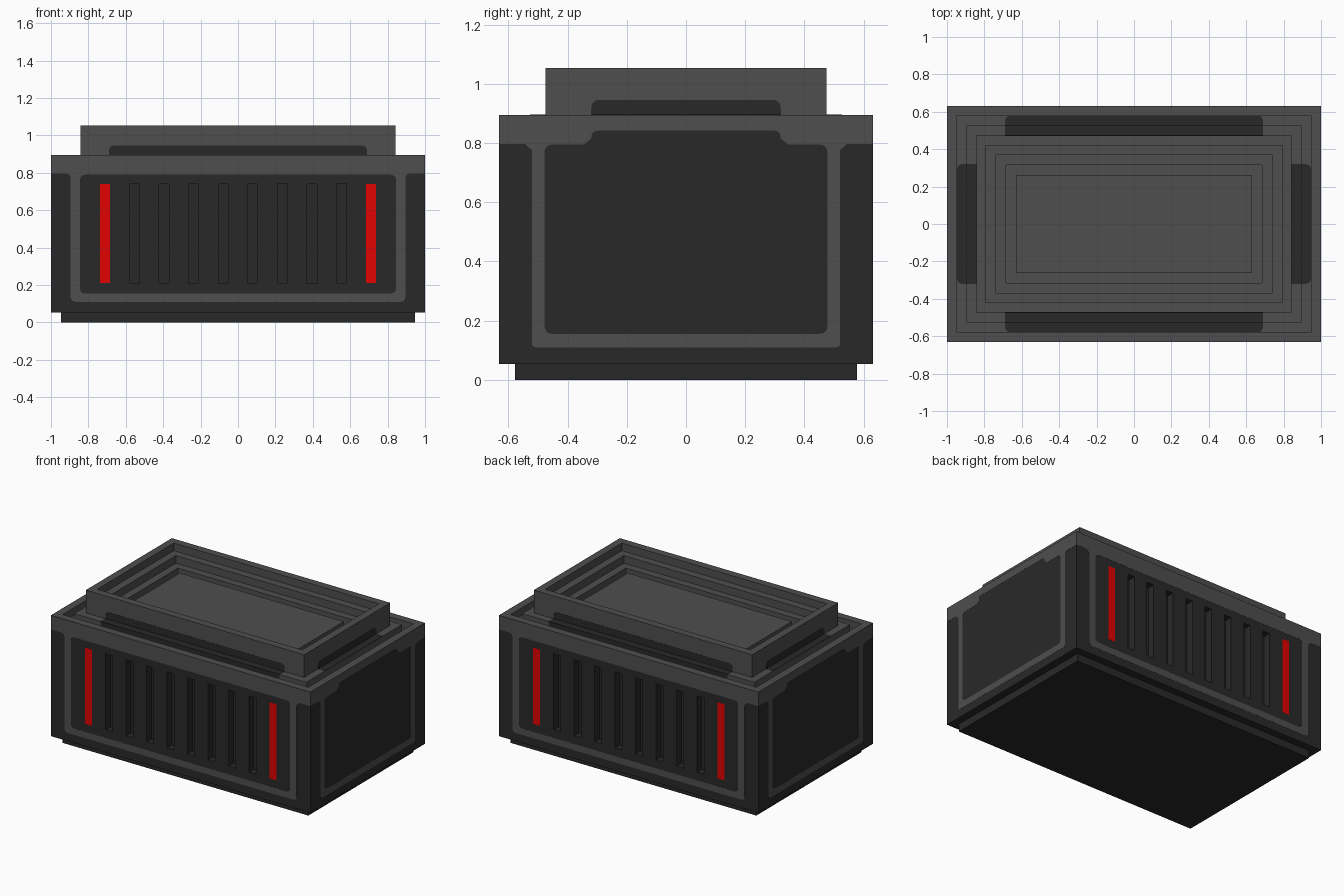
import bpy, bmesh, math
from mathutils import Matrix, Vector

if "Cube" in bpy.data.objects:
    bpy.data.objects.remove(bpy.data.objects["Cube"])


def material(name, rgb):
    m = bpy.data.materials.new(name)
    m.diffuse_color = (*rgb, 1)
    m.use_nodes = True
    m.node_tree.nodes["Principled BSDF"].inputs["Base Color"].default_value = m.diffuse_color
    return m


DARK = material("charcoal", (0.022, 0.022, 0.022))
LIGHT = material("mid grey", (0.077, 0.077, 0.077))
RED = material("signal red", (0.76, 0.001, 0.001))


def add_object(name, mesh, *mats):
    for m in mats:
        mesh.materials.append(m)
    ob = bpy.data.objects.new(name, mesh)
    bpy.context.collection.objects.link(ob)
    return ob


def rounded(points):
    """Round each (u, v, radius) corner with a short arc."""
    out = []
    n = len(points)
    for i, (u, v, r) in enumerate(points):
        p = Vector((u, v))
        if r == 0:
            out.append(p)
            continue
        a = p + (Vector(points[i - 1][:2]) - p).normalized() * r
        b = p + (Vector(points[(i + 1) % n][:2]) - p).normalized() * r
        for t in (0, 0.25, 0.5, 0.75, 1):
            out.append(a * (1 - t) ** 2 + p * 2 * t * (1 - t) + b * t * t)
    return out


def rect(u0, u1, v0, v1, r_low=0, r_high=0):
    return [(u0, v0, r_low), (u1, v0, r_low), (u1, v1, r_high), (u0, v1, r_high)]


def mirrored(half):
    """Complete a right-hand half outline across u = 0."""
    return half + [(-u, v, r) for u, v, r in reversed(half)]


def plate(name, loops, matrix, mat):
    """Thin filled plate; loops after the first are holes."""
    cu = bpy.data.curves.new(name, 'CURVE')
    cu.dimensions = '2D'
    cu.fill_mode = 'BOTH'
    cu.extrude = 0.0006
    for loop in loops:
        pts = rounded(loop)
        sp = cu.splines.new('POLY')
        sp.points.add(len(pts) - 1)
        for q, p in zip(sp.points, pts):
            q.co = (p.x, p.y, 0, 1)
        sp.use_cyclic_u = True
    tmp = bpy.data.objects.new(name + "_curve", cu)
    bpy.context.collection.objects.link(tmp)
    bpy.context.view_layer.update()
    dg = bpy.context.evaluated_depsgraph_get()
    me = bpy.data.meshes.new_from_object(tmp.evaluated_get(dg))
    bpy.data.objects.remove(tmp)
    me.materials.clear()
    me.transform(matrix)
    return add_object(name, me, mat)


def wall(turn, dist):
    """Upright plane facing outward, turned about z."""
    return (Matrix.Rotation(turn, 4, 'Z') @ Matrix.Translation((0, -dist - 0.0003, 0))
            @ Matrix.Rotation(math.pi / 2, 4, 'X'))


def flat(turn, z):
    return Matrix.Rotation(turn, 4, 'Z') @ Matrix.Translation((0, 0, z + 0.0003))


# Body: nested rectangles from the base up and into the stepped top
PROFILE = [
    (0.947, 0.578, 0), (0.947, 0.578, 0.053), (1, 0.631, 0.053), (1, 0.631, 0.895),
    (0.947, 0.578, 0.895), (0.947, 0.578, 0.842), (0.895, 0.526, 0.842),
    (0.895, 0.526, 0.895), (0.842, 0.474, 0.895), (0.842, 0.474, 1.053),
    (0.79, 0.421, 1.053), (0.79, 0.421, 1.0), (0.737, 0.368, 1.0),
    (0.737, 0.368, 0.947), (0.684, 0.316, 0.947), (0.684, 0.316, 0.895),
    (0.632, 0.263, 0.895), (0.632, 0.263, 0.947)]
bm = bmesh.new()
rings = [[bm.verts.new((sx * x, sy * y, z))
          for sx, sy in ((-1, -1), (1, -1), (1, 1), (-1, 1))] for x, y, z in PROFILE]
bm.faces.new(rings[0][::-1])
bm.faces.new(rings[-1])
for lo, hi in zip(rings, rings[1:]):
    for i in range(4):
        j = (i + 1) % 4
        bm.faces.new((lo[i], lo[j], hi[j], hi[i]))
bmesh.ops.recalc_face_normals(bm, faces=bm.faces)
for f in bm.faces:
    f.material_index = 1 if f.calc_center_median().z > 0.8 else 0
me = bpy.data.meshes.new("case_body")
bm.to_mesh(me)
bm.free()
body = add_object("case_body", me, DARK, LIGHT)

# Vent slots cut in the front and back
bm = bmesh.new()
for sy in (-1, 1):
    for i in range(8):
        x = (i - 3.5) * 0.158
        bmesh.ops.create_cube(bm, size=1, matrix=Matrix.Translation((x, sy * 0.631, 0.4755))
                              @ Matrix.Diagonal((0.053, 0.105, 0.53, 1)))
me = bpy.data.meshes.new("vent_cutter")
bm.to_mesh(me)
bm.free()
cutter = add_object("vent_cutter", me, DARK)
cutter.hide_render = True
cutter.display_type = 'WIRE'
cut = body.modifiers.new("vents", 'BOOLEAN')
cut.operation = 'DIFFERENCE'
cut.solver = 'EXACT'
cut.object = cutter

R = 0.03
for label, turn in (("front", 0), ("back", math.pi)):
    # Long side frame with dark corners left open
    outer = mirrored([(0.895, 0.11, R), (0.895, 0.797, R), (1, 0.797, 0), (1, 0.895, 0)])
    plate(label + "_frame", [outer, rect(-0.845, 0.845, 0.155, 0.79, R, R)],
          wall(turn, 0.631), LIGHT)
    # Red strips
    for s, side in ((-1, "left"), (1, "right")):
        u = s * 0.711
        plate(f"{label}_{side}_red_strip", [rect(u - 0.0265, u + 0.0265, 0.21, 0.741)],
              wall(turn, 0.631), RED)

for label, turn in (("right", math.pi / 2), ("left", -math.pi / 2)):
    # Short side frame with a raised notch in the panel
    outer = mirrored([(0.52, 0.11, 0.015), (0.52, 0.775, 0), (0.543, 0.797, 0),
                      (0.631, 0.797, 0), (0.631, 0.895, 0)])
    panel = mirrored([(0.478, 0.155, R), (0.478, 0.795, R), (0.345, 0.795, 0),
                      (0.32, 0.815, 0), (0.32, 0.842, 0.025)])
    plate(label + "_frame", [outer, panel], wall(turn, 1), LIGHT)

# Dark bands on the collar and channel, on all four sides
for label, turn, half, d in (("front", 0, 0.69, 0.474), ("right", math.pi / 2, 0.32, 0.842),
                             ("back", math.pi, 0.69, 0.474), ("left", -math.pi / 2, 0.32, 0.842)):
    plate(label + "_collar_band", [rect(-half, half, 0.895, 0.946, 0, R)], wall(turn, d), DARK)
    plate(label + "_ledge_band", [rect(-half, half, -d - 0.052, -d)], flat(turn, 0.895), DARK)
    plate(label + "_step_band", [rect(-half, half, 0.842, 0.895)], wall(turn, d + 0.052), DARK)
    plate(label + "_channel_band", [rect(-half, half, -d - 0.104, -d - 0.052, R, 0)],
          flat(turn, 0.842), DARK)
